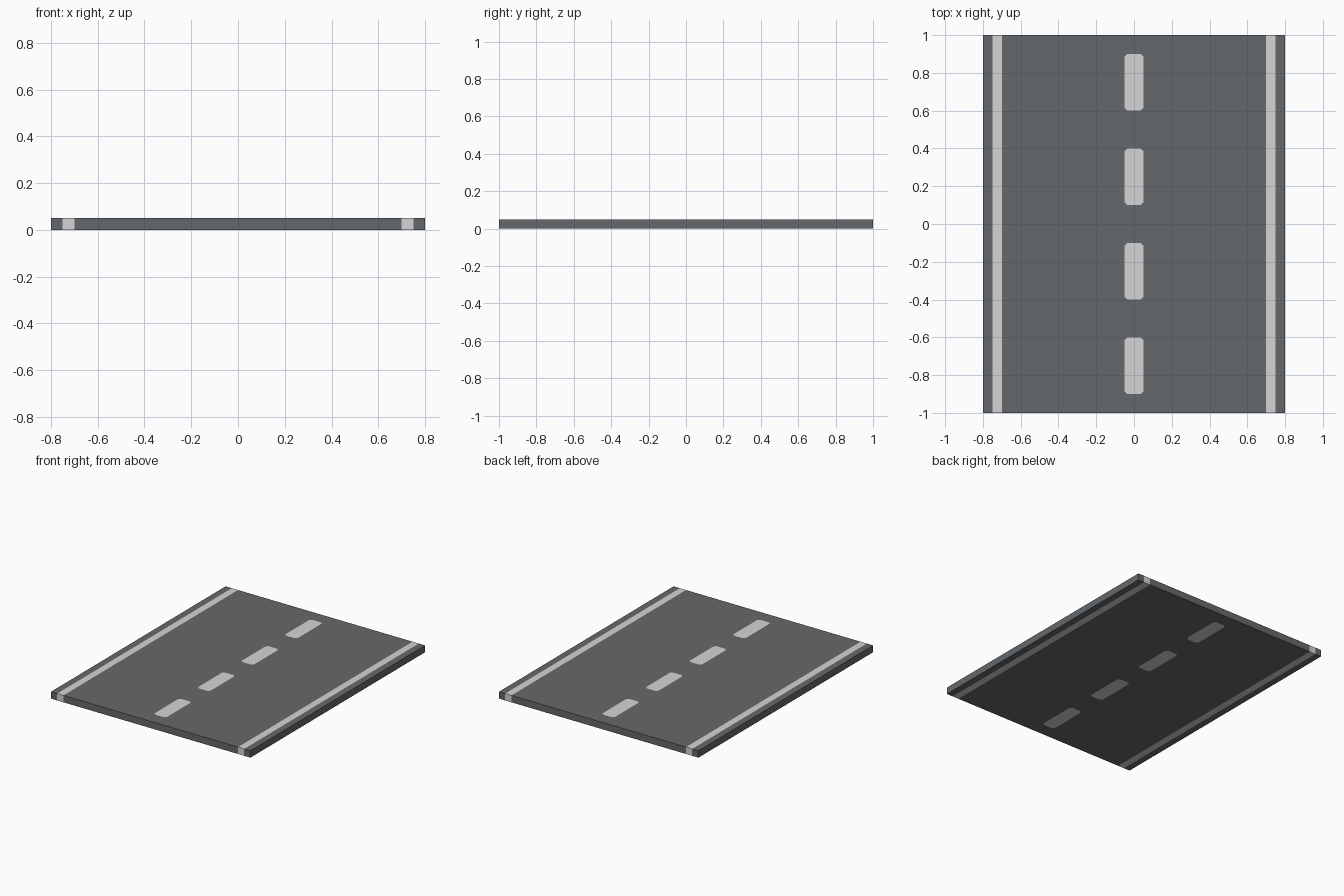
import bpy

if "Cube" in bpy.data.objects:
    bpy.data.objects.remove(bpy.data.objects["Cube"])

THICK = 0.05
BEVEL = 0.015


def material(name, rgb):
    m = bpy.data.materials.new(name)
    m.diffuse_color = (*rgb, 1.0)
    m.use_nodes = True
    m.node_tree.nodes["Principled BSDF"].inputs["Base Color"].default_value = m.diffuse_color
    return m


asphalt = material("asphalt grey", (0.13, 0.138, 0.147))
paint = material("line white", (0.66, 0.66, 0.66))


def rect(x0, x1, y0, y1, c=0.0):
    """Rectangle outline, with corners cut by c."""
    if c == 0:
        return [(x0, y0), (x1, y0), (x1, y1), (x0, y1)]
    return [(x0 + c, y0), (x1 - c, y0), (x1, y0 + c), (x1, y1 - c),
            (x1 - c, y1), (x0 + c, y1), (x0, y1 - c), (x0, y0 + c)]


def slab(name, outlines, mat):
    """Extrude flat outlines to the slab thickness; inner outlines become holes."""
    cu = bpy.data.curves.new(name + "_outline", 'CURVE')
    cu.dimensions = '2D'
    cu.fill_mode = 'BOTH'
    cu.extrude = THICK / 2
    for pts in outlines:
        sp = cu.splines.new('POLY')
        sp.points.add(len(pts) - 1)
        for p, (x, y) in zip(sp.points, pts):
            p.co = (x, y, 0, 1)
        sp.use_cyclic_u = True
    tmp = bpy.data.objects.new(name + "_outline", cu)
    bpy.context.collection.objects.link(tmp)
    bpy.context.view_layer.update()
    dg = bpy.context.evaluated_depsgraph_get()
    me = bpy.data.meshes.new_from_object(tmp.evaluated_get(dg))
    bpy.data.objects.remove(tmp)
    me.name = name
    me.materials.clear()
    me.materials.append(mat)
    for p in me.polygons:
        p.use_smooth = False
        p.material_index = 0
    ob = bpy.data.objects.new(name, me)
    ob.location.z = THICK / 2
    bpy.context.collection.objects.link(ob)
    return ob


# centre dashes, running through the slab
dashes = [rect(-0.05, 0.05, y - 0.15, y + 0.15, BEVEL)
          for y in (-0.75, -0.25, 0.25, 0.75)]
for i, d in enumerate(dashes):
    slab(f"centre_dash_{i + 1}", [d], paint)

# road surface with openings for the dashes
slab("road_surface", [rect(-0.7, 0.7, -1, 1)] + dashes, asphalt)

# edge lines and outer shoulders on both sides
for side, s in (("left", -1), ("right", 1)):
    for part, a, b, mat in (("edge_line", 0.70, 0.75, paint),
                            ("shoulder", 0.75, 0.80, asphalt)):
        x0, x1 = sorted((s * a, s * b))
        slab(f"{side}_{part}", [rect(x0, x1, -1, 1)], mat)
